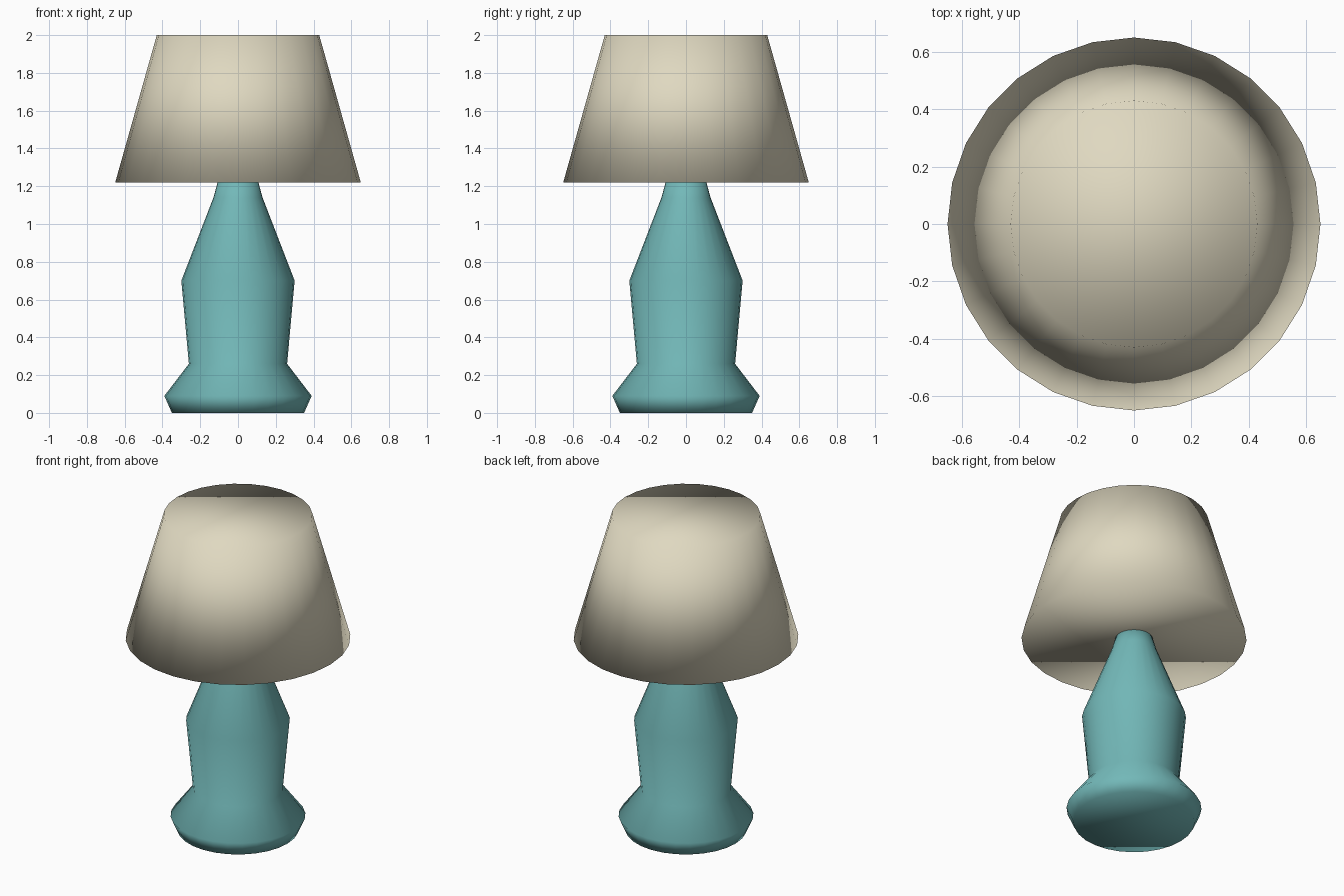
import bpy
import bmesh
from math import cos, sin, tau

if "Cube" in bpy.data.objects:
    bpy.data.objects.remove(bpy.data.objects["Cube"])

SIDES = 28


def material(name, color):
    mat = bpy.data.materials.new(name)
    mat.diffuse_color = color
    mat.use_nodes = True
    mat.node_tree.nodes["Principled BSDF"].inputs["Base Color"].default_value = mat.diffuse_color
    return mat


def lathe(name, profile, mat):
    """Closed, fully smooth turned solid from (radius, height) pairs."""
    bm = bmesh.new()
    rings = [[bm.verts.new((r * cos(tau * i / SIDES), r * sin(tau * i / SIDES), z))
              for i in range(SIDES)] for r, z in profile]
    for low, high in zip(rings, rings[1:]):
        for i in range(SIDES):
            j = (i + 1) % SIDES
            bm.faces.new((low[i], low[j], high[j], high[i]))
    bm.faces.new(rings[0][::-1])
    bm.faces.new(rings[-1])
    for face in bm.faces:
        face.smooth = True
    mesh = bpy.data.meshes.new(name)
    bm.to_mesh(mesh)
    bm.free()
    mesh.materials.append(mat)
    obj = bpy.data.objects.new(name, mesh)
    bpy.context.collection.objects.link(obj)
    return obj


teal = material("teal_glaze", (0.17, 0.48, 0.48, 1))
cream = material("cream_fabric", (0.74, 0.69, 0.53, 1))

# Turned body: flared foot, belly, shoulder and neck running into the shade
lathe("lamp_body", [(0.35, 0), (0.39, 0.09), (0.26, 0.26), (0.30, 0.70),
                    (0.13, 1.14), (0.10, 1.25)], teal)

# Closed tapered shade
lathe("lamp_shade", [(0.65, 1.22), (0.43, 2.0)], cream)
